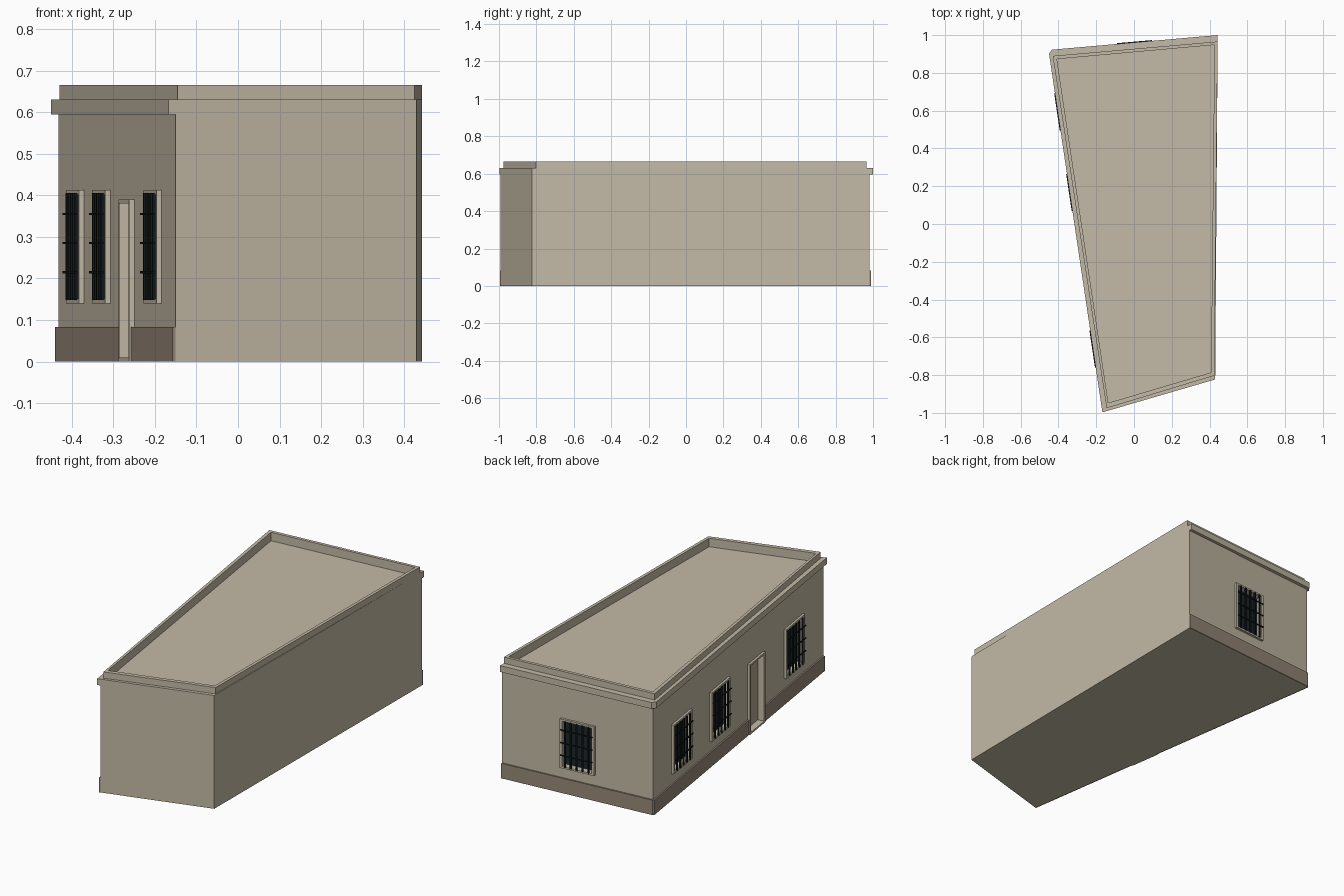
import bpy, bmesh
from mathutils import Vector as V

if "Cube" in bpy.data.objects:
    bpy.data.objects.remove(bpy.data.objects["Cube"])


def mat(name, c):
    m = bpy.data.materials.new(name)
    m.diffuse_color = (*c, 1)
    m.use_nodes = True
    m.node_tree.nodes["Principled BSDF"].inputs["Base Color"].default_value = m.diffuse_color
    return m


WALL = mat("tan plaster", (0.55, 0.49, 0.38))
PLINTH = mat("brown plinth", (0.31, 0.25, 0.19))
DOOR = mat("door wood", (0.44, 0.38, 0.29))
GLASS = mat("dark glass", (0.012, 0.02, 0.021))
IRON = mat("black iron", (0.006, 0.009, 0.01))


def finish(name, bm, m):
    bmesh.ops.recalc_face_normals(bm, faces=bm.faces)
    me = bpy.data.meshes.new(name)
    bm.to_mesh(me)
    bm.free()
    me.materials.append(m)
    ob = bpy.data.objects.new(name, me)
    bpy.context.collection.objects.link(ob)
    return ob


def loft(name, rings, m):
    """Stack of (outline, z) rings, capped at both ends."""
    bm = bmesh.new()
    vs = [[bm.verts.new((p[0], p[1], z)) for p in pts] for pts, z in rings]
    n = len(vs[0])
    for a, b in zip(vs, vs[1:]):
        for i in range(n):
            bm.faces.new((a[i], a[(i + 1) % n], b[(i + 1) % n], b[i]))
    bm.faces.new(vs[0])
    bm.faces.new(vs[-1])
    return finish(name, bm, m)


# Plan corners: front left, front right, back right, back left
A, B, C, D = V((-.15, -.992)), V((.43, -.823)), V((.443, .982)), V((-.432, .905))
OUTER = [(-.145, -.975), (.425, -.803), (.443, .966), (-.43, .89)]
INNER = [(-.136, -.947), (.408, -.786), (.426, .948), (-.408, .873)]


class Wall:
    """Wall-local frame: u along the wall, d outward, z up."""
    def __init__(self, p, q):
        self.o, self.t = p, (q - p).normalized()
        self.n = V((-self.t.y, self.t.x))

    def box(self, bm, u0, u1, d0, d1, z0, z1):
        c = [self.o + self.t * u + self.n * d
             for u, d in ((u0, d0), (u1, d0), (u1, d1), (u0, d1))]
        lo, hi = ([bm.verts.new((p.x, p.y, z)) for p in c] for z in (z0, z1))
        bm.faces.new(lo)
        bm.faces.new(hi)
        for i in range(4):
            j = (i + 1) % 4
            bm.faces.new((lo[i], lo[j], hi[j], hi[i]))


left, back = Wall(A, D), Wall(D, C)

# Main body with set-back parapet and sunken roof
body = loft("building_body", [((A, B, C, D), 0), ((A, B, C, D), .63), (OUTER, .63),
                              (OUTER, .665), (INNER, .665), (INNER, .618)], WALL)


def band(name, d, z0, z1, m):
    """Strip along the left and back walls only, clipped at the party walls."""
    f, g = (A - B).normalized(), (C - B).normalized()
    pts = (A + f * d / f.dot(left.n), D + left.n * d, D + back.n * d,
           C + g * d / g.dot(back.n), C, D, A)
    return loft(name, [(pts, z0), (pts, z1)], m)


band("cornice", .018, .595, .63, WALL)
plinth = band("plinth", .008, 0, .083, PLINTH)

cut = bmesh.new()
door_cut = bmesh.new()


def surround(name, w, u, half, z0, z1, side, edge):
    """Raised frame of four pieces; the opening behind it is cut out."""
    bm = bmesh.new()
    a, b, d0, d1 = u - half, u + half, -.004, .0125
    w.box(bm, a, a + side, d0, d1, z0, z1)
    w.box(bm, b - side, b, d0, d1, z0, z1)
    w.box(bm, a + side, b - side, d0, d1, z0, z0 + edge)
    w.box(bm, a + side, b - side, d0, d1, z1 - edge, z1)
    finish(name + "_frame", bm, WALL)
    w.box(cut, a + side, b - side, -.03, .05, z0 + edge, z1 - edge)
    return a + side, b - side


def window(name, w, u, half=.106):
    a, b = surround(name, w, u, half, .14, .413, .015, .011)
    bm = bmesh.new()
    w.box(bm, a, b, -.028, -.022, .151, .402)
    finish(name + "_glass", bm, GLASS)
    # Iron grille
    bm = bmesh.new()
    for i in range(5):
        c = a + (b - a) * (i + .5) / 5
        w.box(bm, c - .004, c + .004, .010, .018, .148, .405)
    for z in (.215, .285, .355):
        w.box(bm, a - .008, b + .008, .016, .022, z - .0025, z + .0025)
    finish(name + "_grille", bm, IRON)


def along(y):
    return (y - A.y) / left.t.y


for k, y in enumerate((.595, .17, -.66)):
    window("side_window_%d" % (k + 1), left, along(y))
window("back_window", back, .437, .1)

# Door with raised surround
u = along(-.235)
a, b = surround("door", left, u, .088, 0, .39, .014, .01)
bm = bmesh.new()
left.box(bm, a, b, -.029, -.024, .01, .38)
finish("door_leaf", bm, DOOR)
left.box(door_cut, u - .088, u + .088, -.02, .05, -.05, .2)

# Cut the openings
for target, cbm in ((body, cut), (plinth, door_cut)):
    cutter = finish("cutter", cbm, WALL)
    cutter.hide_render = True
    mod = target.modifiers.new("openings", 'BOOLEAN')
    mod.operation, mod.solver, mod.object = 'DIFFERENCE', 'EXACT', cutter
    bpy.context.view_layer.objects.active = target
    bpy.ops.object.modifier_apply(modifier=mod.name)
    bpy.data.objects.remove(cutter)
